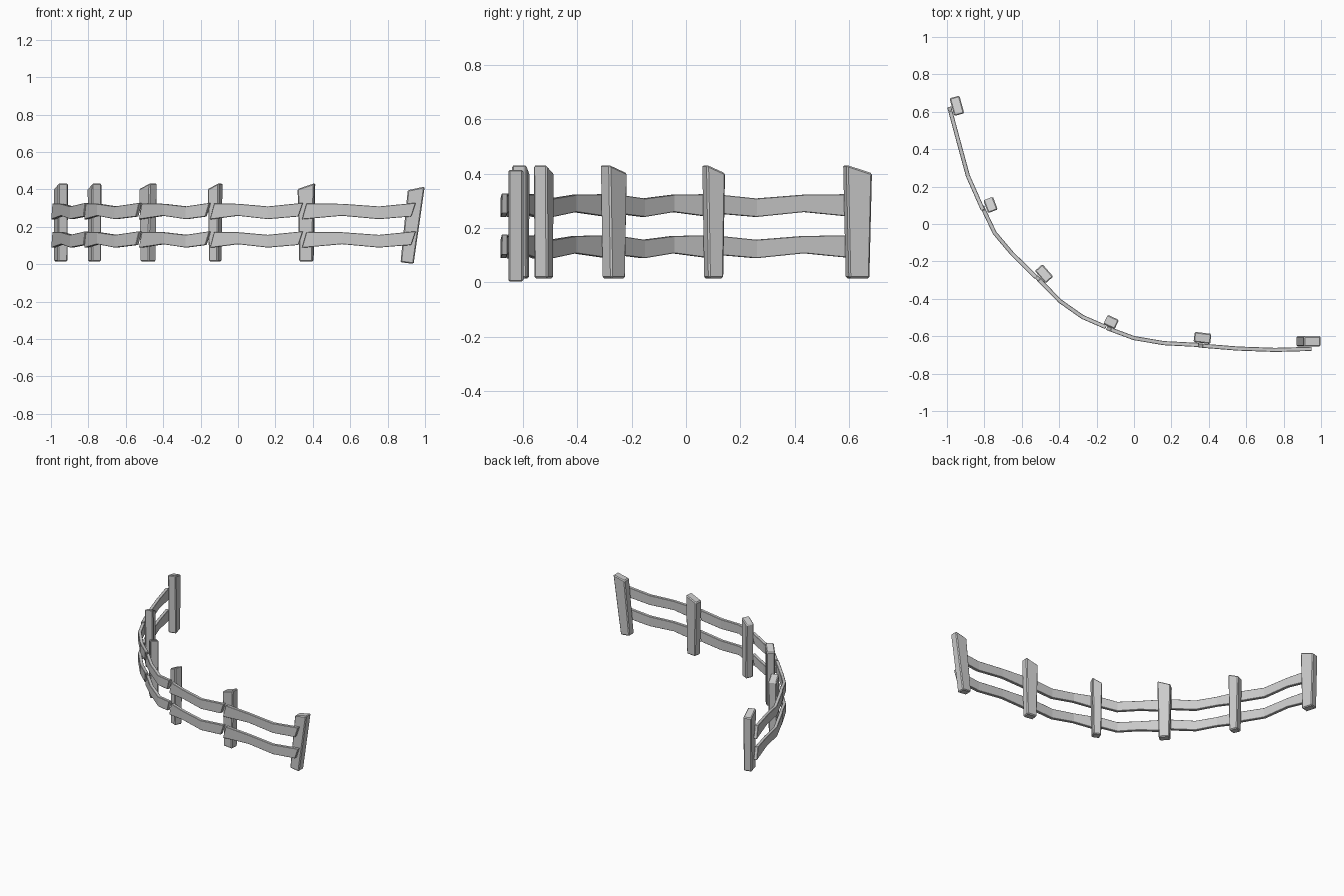
import bpy, bmesh, math
from mathutils import Vector, Matrix

if "Cube" in bpy.data.objects:
    bpy.data.objects.remove(bpy.data.objects["Cube"])


def make_object(name, verts, faces, bevel):
    mesh = bpy.data.meshes.new(name)
    bm = bmesh.new()
    vs = [bm.verts.new(v) for v in verts]
    for f in faces:
        bm.faces.new([vs[i] for i in f])
    bmesh.ops.recalc_face_normals(bm, faces=bm.faces[:])
    bm.to_mesh(mesh)
    bm.free()
    obj = bpy.data.objects.new(name, mesh)
    bpy.context.collection.objects.link(obj)
    if bevel:
        mod = obj.modifiers.new("edge_bevel", 'BEVEL')
        mod.width = bevel
        mod.segments = 1
    return obj


def loft_faces(rings):
    faces = [(3, 2, 1, 0)]
    for r in range(rings - 1):
        a, b = r * 4, r * 4 + 4
        faces += [(a + k, a + (k + 1) % 4, b + (k + 1) % 4, b + k) for k in range(4)]
    e = (rings - 1) * 4
    return faces + [(e, e + 1, e + 2, e + 3)]


def post(name, x, y, width, yaw, lean=0.0, base=0.015):
    # Tapered post with a slanted top
    t = 0.0275
    b, w = width * 0.4, width * 0.5
    verts = [(-b, -t, 0), (b, -t, 0), (b, t, 0), (-b, t, 0),
             (-w, -t, 0.387), (w, -t, 0.418), (w, t, 0.418), (-w, t, 0.387)]
    obj = make_object(name, verts, loft_faces(2), 0.006)
    m = (Matrix.Translation((x, y, base)) @ Matrix.Rotation(math.radians(yaw), 4, 'Z')
         @ Matrix.Rotation(math.radians(lean), 4, 'Y'))
    obj.data.transform(m)


# Wavy plank outline: top and bottom heights at the four stations
TOP = (0.325, 0.323, 0.309, 0.328)
BOTTOM = (0.240, 0.259, 0.241, 0.255)
THICK = 0.011
SLANT = 0.012


def rail(name, path, drop):
    pts = [Vector(p) for p in path]
    verts = []
    last = len(pts) - 1
    for i, p in enumerate(pts):
        d = (pts[min(i + 1, last)] - pts[max(i - 1, 0)]).normalized()
        n = Vector((-d.y, d.x)) * THICK
        s = d * (SLANT if i in (0, last) else 0)
        lo, hi = p - s, p + s
        verts += [(*(lo - n), BOTTOM[i] - drop), (*(lo + n), BOTTOM[i] - drop),
                  (*(hi + n), TOP[i] - drop), (*(hi - n), TOP[i] - drop)]
    make_object(name, verts, loft_faces(len(pts)), 0.002)


# Posts along the curve: x, y, width, yaw
posts = [(-0.947, 0.632, 0.098, -74.5), (-0.767, 0.102, 0.073, -69),
         (-0.481, -0.266, 0.088, -49), (-0.122, -0.524, 0.066, -25),
         (0.366, -0.609, 0.090, -7)]
for i, p in enumerate(posts):
    post(f"post_{i + 1}", *p)
post("leaning_end_post", 0.904, -0.627, 0.088, 0, lean=7, base=0.006)

# Rails: two planks spanning each gap
spans = [
    [(-0.985, 0.615), (-0.936, 0.433), (-0.888, 0.257), (-0.812, 0.085)],
    [(-0.808, 0.085), (-0.745, -0.048), (-0.652, -0.158), (-0.53, -0.278)],
    [(-0.515, -0.29), (-0.396, -0.412), (-0.275, -0.497), (-0.16, -0.547)],
    [(-0.135, -0.56), (0.0, -0.61), (0.16, -0.637), (0.335, -0.646)],
    [(0.355, -0.650), (0.556, -0.666), (0.754, -0.673), (0.938, -0.668)]]
for i, path in enumerate(spans):
    rail(f"upper_rail_{i + 1}", path, 0.0)
    rail(f"lower_rail_{i + 1}", path, 0.152)
